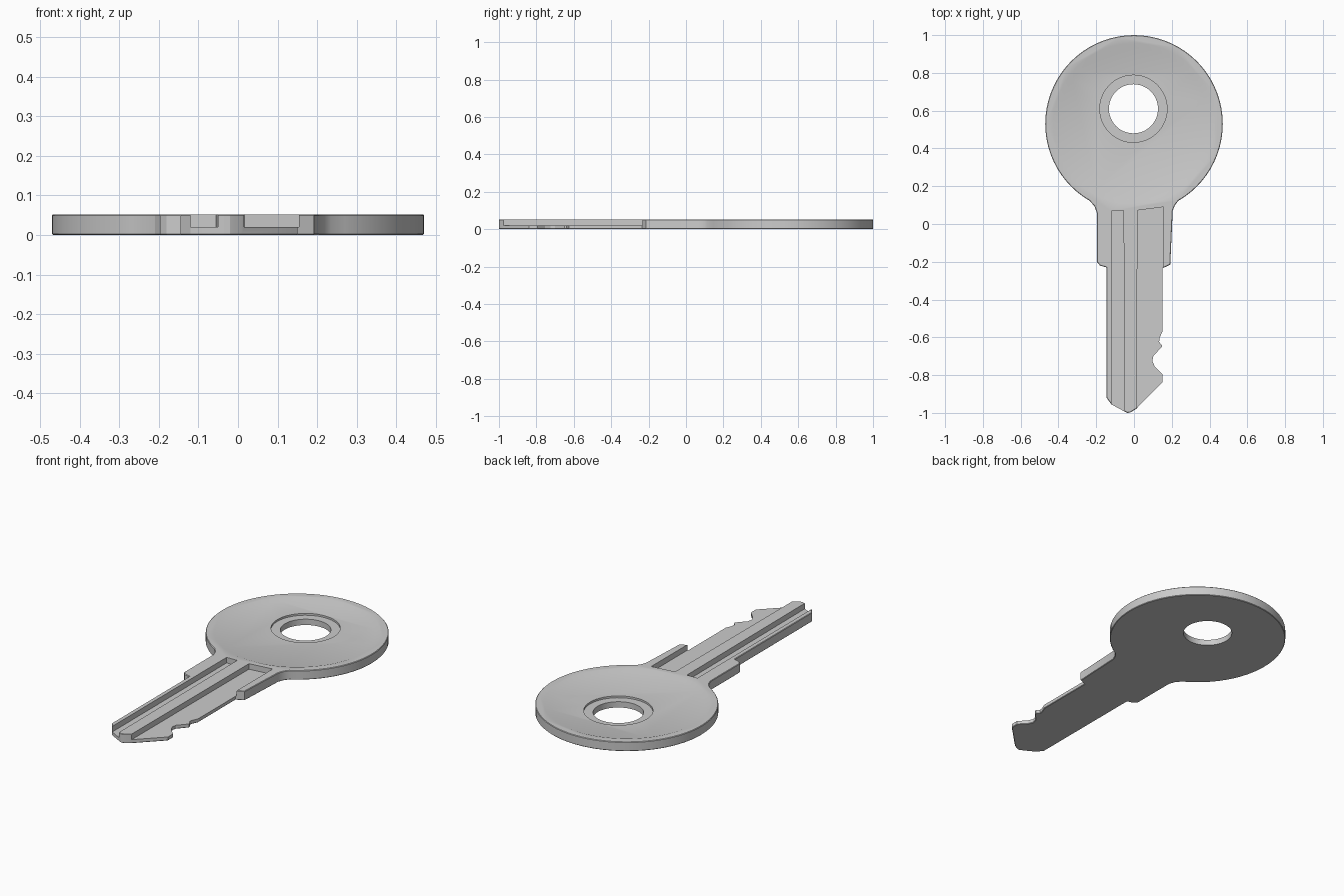
import bpy, bmesh
from math import sin, cos, radians

if "Cube" in bpy.data.objects:
    bpy.data.objects.remove(bpy.data.objects["Cube"])

TOP = 0.0525


def arc(cx, cy, r, a0, a1, n):
    return [(cx + r * cos(radians(a0 + (a1 - a0) * i / n)),
             cy + r * sin(radians(a0 + (a1 - a0) * i / n))) for i in range(n + 1)]


def loft(name, low, high, z0, z1, bevel=0.0):
    """Solid between two outlines that have the same number of points."""
    bm = bmesh.new()
    a = [bm.verts.new((x, y, z0)) for x, y in low]
    b = [bm.verts.new((x, y, z1)) for x, y in high]
    n = len(a)
    caps = [bm.faces.new(a[::-1]), bm.faces.new(b)]
    for i in range(n):
        j = (i + 1) % n
        bm.faces.new((a[i], a[j], b[j], b[i]))
    bmesh.ops.recalc_face_normals(bm, faces=bm.faces[:])
    if bevel:
        edges = list({e for f in caps for e in f.edges})
        bmesh.ops.bevel(bm, geom=edges, offset=bevel, segments=1,
                        affect='EDGES', profile=0.5)
    mesh = bpy.data.meshes.new(name)
    bm.to_mesh(mesh)
    bm.free()
    ob = bpy.data.objects.new(name, mesh)
    bpy.context.collection.objects.link(ob)
    return ob


def cut(target, cutter):
    cutter.hide_render = True
    mod = target.modifiers.new("cut", 'BOOLEAN')
    mod.operation = 'DIFFERENCE'
    mod.solver = 'EXACT'
    mod.object = cutter
    bpy.context.view_layer.objects.active = target
    bpy.ops.object.modifier_apply(modifier=mod.name)
    bpy.data.objects.remove(cutter)


# Key blank: round bow, shouldered neck and blade with bitting on the right
outline = arc(0, 0.53, 0.47, -60, 240, 60)
outline += [(-0.21, 0.095), (-0.197, 0.06), (-0.197, -0.2), (-0.18, -0.22),
            (-0.145, -0.23), (-0.145, -0.92), (-0.12, -0.955), (-0.055, -0.99),
            (-0.035, -1.0), (-0.02, -0.998), (0.01, -0.98), (0.15, -0.84),
            (0.15, -0.795), (0.11, -0.755), (0.097, -0.725), (0.102, -0.7),
            (0.147, -0.65), (0.147, -0.64), (0.133, -0.625), (0.135, -0.605),
            (0.15, -0.57), (0.15, -0.235), (0.192, -0.215), (0.205, 0.07),
            (0.217, 0.1)]
key = loft("key", outline, outline, 0, TOP, bevel=0.003)


# Shallow sloped recess in the bow, slightly flattened above the neck
def recess(r, floor):
    return [(x, max(y, floor)) for x, y in arc(0, 0.53, r, 0, 354, 59)]


cut(key, loft("bow_recess", recess(0.402, 0.135), recess(0.43, 0.106), TOP - 0.009, TOP + 0.001))

# Counterbore and ring hole
for name, r, z in (("counterbore", 0.178, 0.033), ("ring_hole", 0.13, -0.1)):
    circle = arc(-0.003, 0.61, r, 0, 352.5, 47)
    cut(key, loft(name, circle, circle, z, 0.1))

# Two long grooves milled down the blade
grooves = {
    "left_groove": [(-0.12, -1.1), (-0.05, -1.1), (-0.055, 0.071), (-0.12, 0.069)],
    "right_groove": [(0.015, -1.1), (0.153, -1.1), (0.155, 0.09), (0.018, 0.072)],
}
for name, pts in grooves.items():
    cut(key, loft(name, pts, pts, 0.021, 0.1))

# Smooth curved walls, keep edges sharp
bpy.ops.object.select_all(action='DESELECT')
key.select_set(True)
bpy.context.view_layer.objects.active = key
bpy.ops.object.shade_smooth_by_angle(angle=radians(20))
